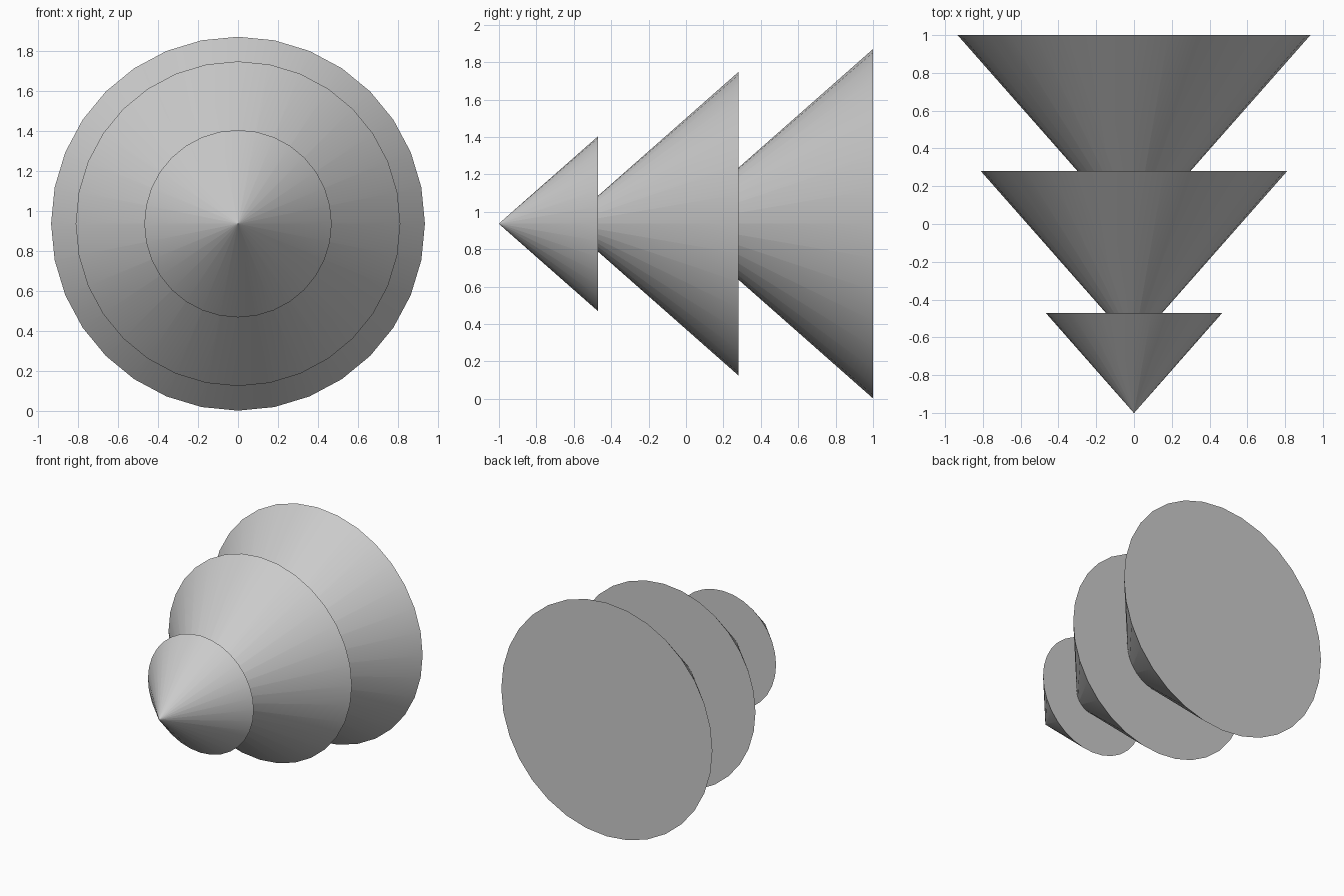
import bpy
import math

old = bpy.data.objects.get("Cube")
if old:
    bpy.data.objects.remove(old, do_unlink=True)

# One plain grey for every part
GREY = (0.6, 0.6, 0.6, 1.0)
grey = bpy.data.materials.new("light grey")
grey.use_nodes = True
grey.diffuse_color = GREY
grey.node_tree.nodes["Principled BSDF"].inputs["Base Color"].default_value = GREY

AXIS_HEIGHT = 0.936
SLOPE = 0.883  # radius gained per unit of length


def forward_cone(name, radius, base_y):
    """Closed cone with its tip towards -y and its flat base at base_y."""
    length = radius / SLOPE
    bpy.ops.mesh.primitive_cone_add(
        vertices=32, radius1=radius, radius2=0.001, depth=length,
        location=(0, base_y - length / 2, AXIS_HEIGHT),
        rotation=(math.pi / 2, 0, 0))
    cone = bpy.context.object
    cone.name = name
    cone.data.materials.append(grey)
    bpy.ops.object.shade_smooth_by_angle(angle=math.radians(30))
    return cone


# Three nested cones, growing towards the back
forward_cone("front_cone", 0.468, -0.47)
forward_cone("middle_cone", 0.811, 0.28)
forward_cone("back_cone", 0.934, 1.0)
